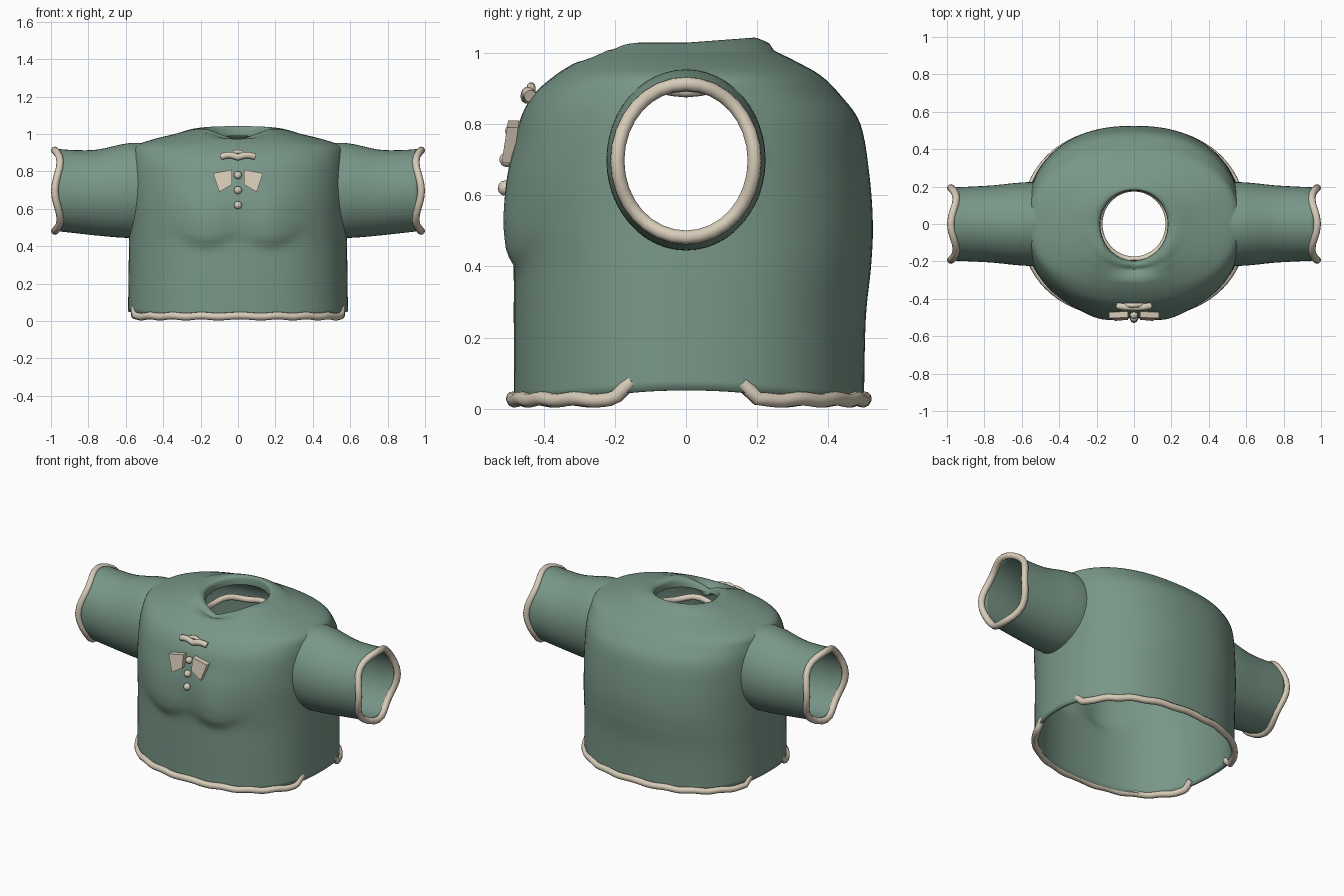
import bpy, bmesh
from math import sin, cos, pi, exp, copysign
from mathutils import Vector

if "Cube" in bpy.data.objects:
    bpy.data.objects.remove(bpy.data.objects["Cube"])


def material(name, rgb):
    m = bpy.data.materials.new(name)
    m.diffuse_color = (*rgb, 1)
    m.use_nodes = True
    m.node_tree.nodes["Principled BSDF"].inputs["Base Color"].default_value = m.diffuse_color
    return m


GREEN = material("green_cloth", (0.19, 0.31, 0.245))
CREAM = material("cream_trim", (0.68, 0.60, 0.48))


def finish(ob, mat, angle=0.7):
    ob.data.materials.clear()
    ob.data.materials.append(mat)
    bpy.ops.object.select_all(action='DESELECT')
    ob.select_set(True)
    bpy.context.view_layer.objects.active = ob
    bpy.ops.object.shade_smooth_by_angle(angle=angle)
    return ob


def loft(name, rings):
    """Closed skin through a list of equal-length point rings."""
    bm = bmesh.new()
    vr = [[bm.verts.new(p) for p in r] for r in rings]
    n = len(vr[0])
    for a, b in zip(vr, vr[1:]):
        for i in range(n):
            bm.faces.new((a[i], a[(i + 1) % n], b[(i + 1) % n], b[i]))
    bm.faces.new(vr[0])
    bm.faces.new(vr[-1])
    bmesh.ops.recalc_face_normals(bm, faces=bm.faces[:])
    me = bpy.data.meshes.new(name)
    bm.to_mesh(me)
    bm.free()
    ob = bpy.data.objects.new(name, me)
    bpy.context.collection.objects.link(ob)
    return ob


def smooth_rows(rows, k):
    """Catmull-Rom interpolation of profile rows."""
    out = []
    for i in range(len(rows) - 1):
        p = [Vector(rows[min(max(j, 0), len(rows) - 1)]) for j in range(i - 1, i + 3)]
        for s in range(k):
            t = s / k
            out.append(0.5 * (2 * p[1] + (p[2] - p[0]) * t
                              + (2 * p[0] - 5 * p[1] + 4 * p[2] - p[3]) * t * t
                              + (3 * p[1] - p[0] - 3 * p[2] + p[3]) * t ** 3))
    return out + [Vector(rows[-1])]


def tube(name, pts, r, cyclic=False):
    cu = bpy.data.curves.new(name, 'CURVE')
    cu.dimensions = '3D'
    cu.bevel_depth = r
    cu.bevel_resolution = 3
    cu.use_fill_caps = True
    sp = cu.splines.new('POLY')
    sp.points.add(len(pts) - 1)
    for q, p in zip(sp.points, pts):
        q.co = (*p, 1)
    sp.use_cyclic_u = cyclic
    ob = bpy.data.objects.new(name, cu)
    bpy.context.collection.objects.link(ob)
    bpy.ops.object.select_all(action='DESELECT')
    ob.select_set(True)
    bpy.context.view_layer.objects.active = ob
    bpy.ops.object.convert(target='MESH')
    return finish(bpy.context.object, CREAM, 1.0)


def spow(v, e):
    return copysign(abs(v) ** e, v)


# Torso: superelliptic rings (z, half width, front depth, back depth)
profile = [(.02, .588, .483, .5), (.25, .585, .484, .505), (.4, .583, .485, .52),
           (.52, .58, .497, .525), (.66, .58, .497, .515), (.8, .577, .47, .49),
           (.88, .57, .43, .435), (.935, .55, .37, .38), (.97, .46, .315, .32),
           (1.0, .34, .26, .26), (1.027, .235, .225, .2), (1.02, .187, .205, .182),
           (.975, .18, .195, .178)]
rings = []
for z, rx, yf, yb in smooth_rows(profile, 5):
    ring = []
    for i in range(96):
        a = 2 * pi * i / 96
        e = 2 / 2.3 if rx > .3 else 1
        x = rx * spow(cos(a), e)
        s = spow(sin(a), e)
        y = s * (yb if s > 0 else yf)
        h = z + .035 * abs(cos(a)) ** 6 * max(0, 1 - z / .2)   # raised side hem
        if z > .95:
            up = min(1, (z - .95) / .06)
            if s < 0:                                          # neckline V notch
                h -= .065 * up * max(0, 1 - abs(x) / .17) * max(0, min(1, (.31 - yf) / .07))
            elif rx < .3:
                h += .014 * s
        if s < 0 and .36 < z < .75:                            # chest bulges
            u = (abs(x) - .17) / .13
            edge = .40 + .045 * min(u * u, 3)
            rise = max(0, min(1, (z - edge + .015) / .05))
            y -= .026 * rise * exp(-u * u) * max(0, min(1, (.75 - z) / .22))
        ring.append((x, y, h))
    rings.append(ring)
garment = loft("jacket_body", rings)

# Sleeves: oval sections (x, centre z, half height, half depth)
arm = [(.3, .70, .22, .19), (.5, .70, .25, .22), (.6, .697, .252, .222),
       (.75, .687, .23, .207), (.87, .692, .222, .2), (.96, .70, .22, .196)]
for side in (-1, 1):
    sl = loft("sleeve_helper", [[(side * x, ry * cos(2 * pi * i / 48), zc + rz * sin(2 * pi * i / 48))
                                 for i in range(48)] for x, zc, rz, ry in smooth_rows(arm, 4)])
    mod = garment.modifiers.new("join_sleeve", 'BOOLEAN')
    mod.operation = 'UNION'
    mod.solver = 'EXACT'
    mod.object = sl
    bpy.context.view_layer.objects.active = garment
    bpy.ops.object.modifier_apply(modifier=mod.name)
    bpy.data.objects.remove(sl)

# Open the hem, neck and sleeve ends, then give the cloth thickness
bm = bmesh.new()
bm.from_mesh(garment.data)
caps = []
for f in bm.faces:
    c, n = f.calc_center_median(), f.normal
    if (len(f.verts) >= 40 or (abs(c.x) > .955 and abs(n.x) > .9)
            or (c.z < .1 and n.z < -.7)):
        caps.append(f)
bmesh.ops.delete(bm, geom=caps, context='FACES')
bm.to_mesh(garment.data)
bm.free()
finish(garment, GREEN)
sol = garment.modifiers.new("cloth", 'SOLIDIFY')
sol.thickness = .018
sol.offset = -1

# Wavy cuffs
for side, nm in ((-1, "left_cuff"), (1, "right_cuff")):
    tube(nm, [(side * (.965 + .015 * cos(4 * a)), .193 * cos(a), .697 + .216 * sin(a))
              for a in [2 * pi * i / 32 for i in range(32)]], .02, True)

# Hem trim: front and back arcs whose ends curl upward at the sides
for sgn, ry, nm in ((-1, .486, "front_hem"), (1, .502, "back_hem")):
    pts = []
    for i in range(61):
        a = pi * (.085 + .83 * i / 60)
        x, y = .583 * spow(cos(a), .87), sgn * ry * spow(sin(a), .87)
        lift = max(0, min(1, (.2 - abs(y)) / .07))
        pts.append((x * (1 - .03 * lift), y, .026 + .075 * lift + .003 * sin(i * .9)))
    tube(nm, pts, .02)

# Neck trim tucked under the collar
tube("neck_trim", [(.187 * cos(a), .192 * sin(a), .9 + .008 * cos(5 * a))
                   for a in [2 * pi * i / 32 for i in range(32)]], .018, True)

# Front clasp
tube("clasp_bar", [(x, -.447 + 1.2 * x * x, .875 + .012 * abs(sin(x * 32)))
                   for x in [-.09 + .01 * i for i in range(19)]], .018)
tube("clasp_loop", [(x, -.435, .893 + .012 * cos(x * 50)) for x in [-.06 + .01 * i for i in range(13)]], .012)

# Buttons
for z, y in ((.78, -.487), (.70, -.503), (.62, -.508)):
    bpy.ops.mesh.primitive_uv_sphere_add(segments=20, ring_count=12, radius=.021, location=(0, y, z))
    bpy.context.object.name = "button"
    finish(bpy.context.object, CREAM, 1.0)

# Lapel tabs
for side in (-1, 1):
    corners = [(.134, .79), (.032, .81), (.032, .73), (.10, .69)]
    rows = [[(side * x, -.478 - .15 * (.81 - z) - d, z) for x, z in corners] for d in (-.01, .022)]
    finish(loft("lapel_tab", rows), CREAM, .5)
